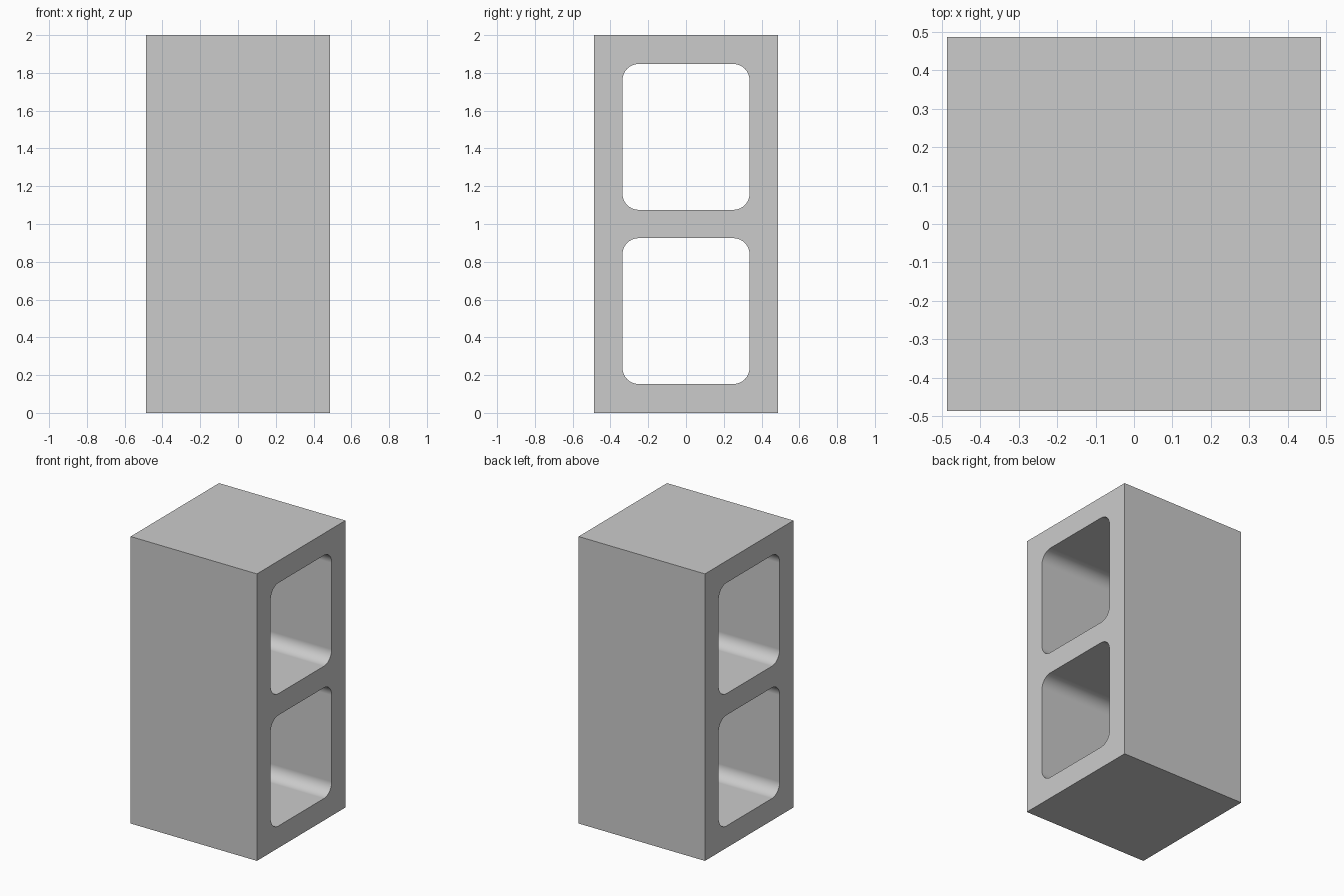
import bpy, bmesh, math
from mathutils import Matrix

old = bpy.data.objects.get("Cube")
if old:
    bpy.data.objects.remove(old, do_unlink=True)

SIDE, HEIGHT = 0.974, 2.0           # outer block
HOLE_W, HOLE_H, RADIUS = 0.672, 0.772, 0.085

concrete = bpy.data.materials.new("concrete grey")
concrete.use_nodes = True
GREY = (0.6, 0.6, 0.6, 1)
concrete.diffuse_color = GREY
concrete.node_tree.nodes["Principled BSDF"].inputs["Base Color"].default_value = GREY


def box(name, size, z, radius=0):
    """Box centred at height z, with its edges along x rounded by radius."""
    bm = bmesh.new()
    bmesh.ops.create_cube(bm, size=1, matrix=Matrix.Diagonal((*size, 1)))
    if radius:
        along_x = [e for e in bm.edges
                   if abs(e.verts[0].co.x - e.verts[1].co.x) > size[0] / 2]
        bmesh.ops.bevel(bm, geom=along_x, offset=radius, segments=10,
                        profile=0.5, affect='EDGES')
    mesh = bpy.data.meshes.new(name)
    bm.to_mesh(mesh)
    bm.free()
    mesh.materials.append(concrete)
    obj = bpy.data.objects.new(name, mesh)
    obj.location.z = z
    bpy.context.collection.objects.link(obj)
    return obj


# Solid block
block = box("hollow_block", (SIDE, SIDE, HEIGHT), HEIGHT / 2)
bpy.context.view_layer.objects.active = block

# Two rounded cells cut right through from side to side
for name, z in (("lower_cell_cutter", 0.539), ("upper_cell_cutter", 1.461)):
    cutter = box(name, (SIDE * 1.5, HOLE_W, HOLE_H), z, RADIUS)
    cutter.hide_render = True
    cut = block.modifiers.new(name, 'BOOLEAN')
    cut.operation = 'DIFFERENCE'
    cut.solver = 'EXACT'
    cut.object = cutter
    bpy.context.view_layer.update()
    bpy.ops.object.modifier_apply(modifier=cut.name)
    bpy.data.objects.remove(cutter, do_unlink=True)

# Smooth cell corners, flat walls and crisp outer edges
bpy.ops.object.select_all(action='DESELECT')
block.select_set(True)
bpy.ops.object.shade_smooth_by_angle(angle=math.radians(30))
normals = block.modifiers.new("flat_walls", 'WEIGHTED_NORMAL')
normals.keep_sharp = True
